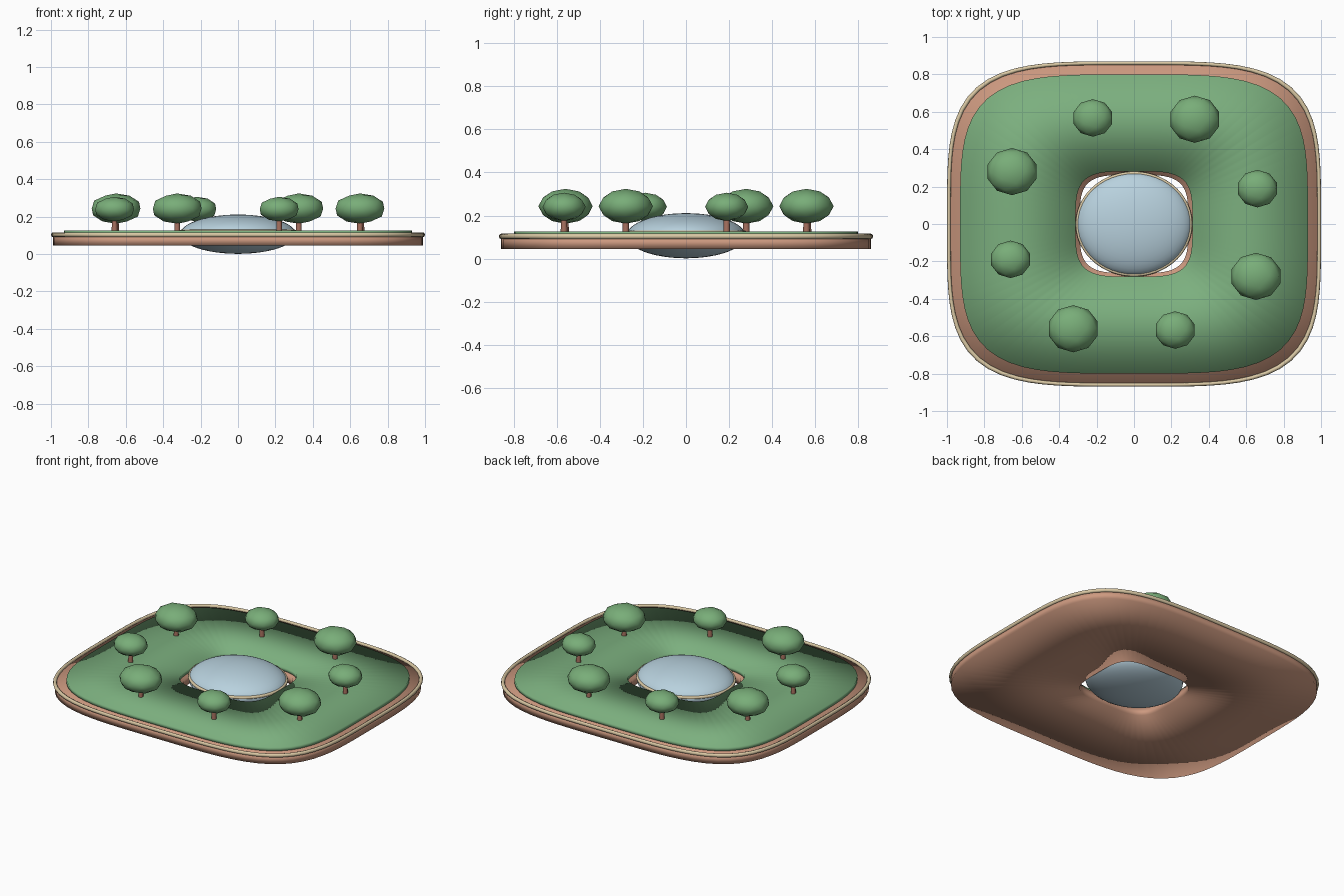
import bpy, bmesh, math

if "Cube" in bpy.data.objects:
    bpy.data.objects.remove(bpy.data.objects["Cube"])

SEG = 96


def material(name, rgb):
    m = bpy.data.materials.new(name)
    m.diffuse_color = (*rgb, 1)
    m.use_nodes = True
    m.node_tree.nodes["Principled BSDF"].inputs["Base Color"].default_value = m.diffuse_color
    return m


GRASS = material("grass_green", (0.20, 0.43, 0.21))
LEAF = material("leaf_green", (0.19, 0.42, 0.19))
CLAY = material("clay", (0.61, 0.32, 0.215))
SAND = material("sand_trim", (0.70, 0.58, 0.37))
GLASS = material("pale_blue_glass", (0.48, 0.64, 0.73))
BARK = material("bark_brown", (0.39, 0.165, 0.115))


def ring_loop(bm, a, b, z, power=4):
    """Rounded-square (power 4) or elliptical (power 2) loop, half sizes a and b."""
    verts = []
    for i in range(SEG):
        t = 2 * math.pi * i / SEG
        c, s = math.cos(t), math.sin(t)
        k = (abs(c) ** power + abs(s) ** power) ** (-1 / power)
        verts.append(bm.verts.new((a * k * c, b * k * s, z)))
    return verts


def strip(bm, lower, upper):
    for i in range(SEG):
        j = (i + 1) % SEG
        bm.faces.new((lower[i], lower[j], upper[j], upper[i]))


def finish(bm, name, mat):
    me = bpy.data.meshes.new(name)
    bm.to_mesh(me)
    bm.free()
    me.materials.append(mat)
    for p in me.polygons:
        p.use_smooth = True
    ob = bpy.data.objects.new(name, me)
    bpy.context.collection.objects.link(ob)
    return ob


def slab(name, outer, inner, z0, z1, mat):
    """Closed flat ring with a hole."""
    bm = bmesh.new()
    o0, o1 = (ring_loop(bm, *outer, z) for z in (z0, z1))
    i0, i1 = (ring_loop(bm, *inner, z) for z in (z0, z1))
    strip(bm, o0, o1)
    strip(bm, o1, i1)
    strip(bm, i1, i0)
    strip(bm, i0, o0)
    return finish(bm, name, mat)


def tube(name, a, b, z, rx, rz, power, mat, sides=8):
    """Oval tube following a ring."""
    bm = bmesh.new()
    loops = []
    for k in range(sides):
        t = 2 * math.pi * k / sides
        d = rx * math.cos(t)
        loops.append(ring_loop(bm, a + d, b + d, z + rz * math.sin(t), power))
    for k in range(sides):
        strip(bm, loops[k], loops[(k + 1) % sides])
    return finish(bm, name, mat)


# Base, planted roof and edge trims
slab("base_ring", (0.99, 0.86), (0.29, 0.262), 0.045, 0.10, CLAY)
slab("lawn", (0.93, 0.80), (0.312, 0.281), 0.095, 0.125, GRASS)
tube("outer_trim", 0.990, 0.860, 0.103, 0.010, 0.0125, 4, SAND)
tube("dome_trim", 0.302, 0.271, 0.121, 0.010, 0.010, 2, SAND)

# Glass dome in the middle
bm = bmesh.new()
bmesh.ops.create_uvsphere(bm, u_segments=48, v_segments=24, radius=1)
for v in bm.verts:
    v.co = (v.co.x * 0.309, v.co.y * 0.276, v.co.z * 0.105 + 0.106)
finish(bm, "glass_dome", GLASS)


def tree(n, x, y, r, half_height, z):
    bm = bmesh.new()
    bmesh.ops.create_icosphere(bm, subdivisions=2, radius=1)
    for v in bm.verts:
        v.co = (x + v.co.x * r, y + v.co.y * r * 0.92, z + v.co.z * half_height)
    finish(bm, f"tree_crown_{n}", LEAF)
    bm = bmesh.new()
    bmesh.ops.create_cone(bm, cap_ends=False, segments=8, radius1=0.016,
                          radius2=0.013, depth=0.09)
    bmesh.ops.translate(bm, verts=bm.verts, vec=(x, y, 0.16))
    finish(bm, f"tree_trunk_{n}", BARK)


# Trees in pairs, opposite each other across the centre
n = 0
for x, y, r, h, z in ((0.325, 0.56, 0.137, 0.081, 0.243),
                      (0.652, -0.28, 0.137, 0.081, 0.243),
                      (-0.22, 0.567, 0.109, 0.066, 0.24),
                      (0.66, 0.189, 0.109, 0.066, 0.24)):
    for s in (1, -1):
        n += 1
        tree(n, s * x, s * y, r, h, z)
